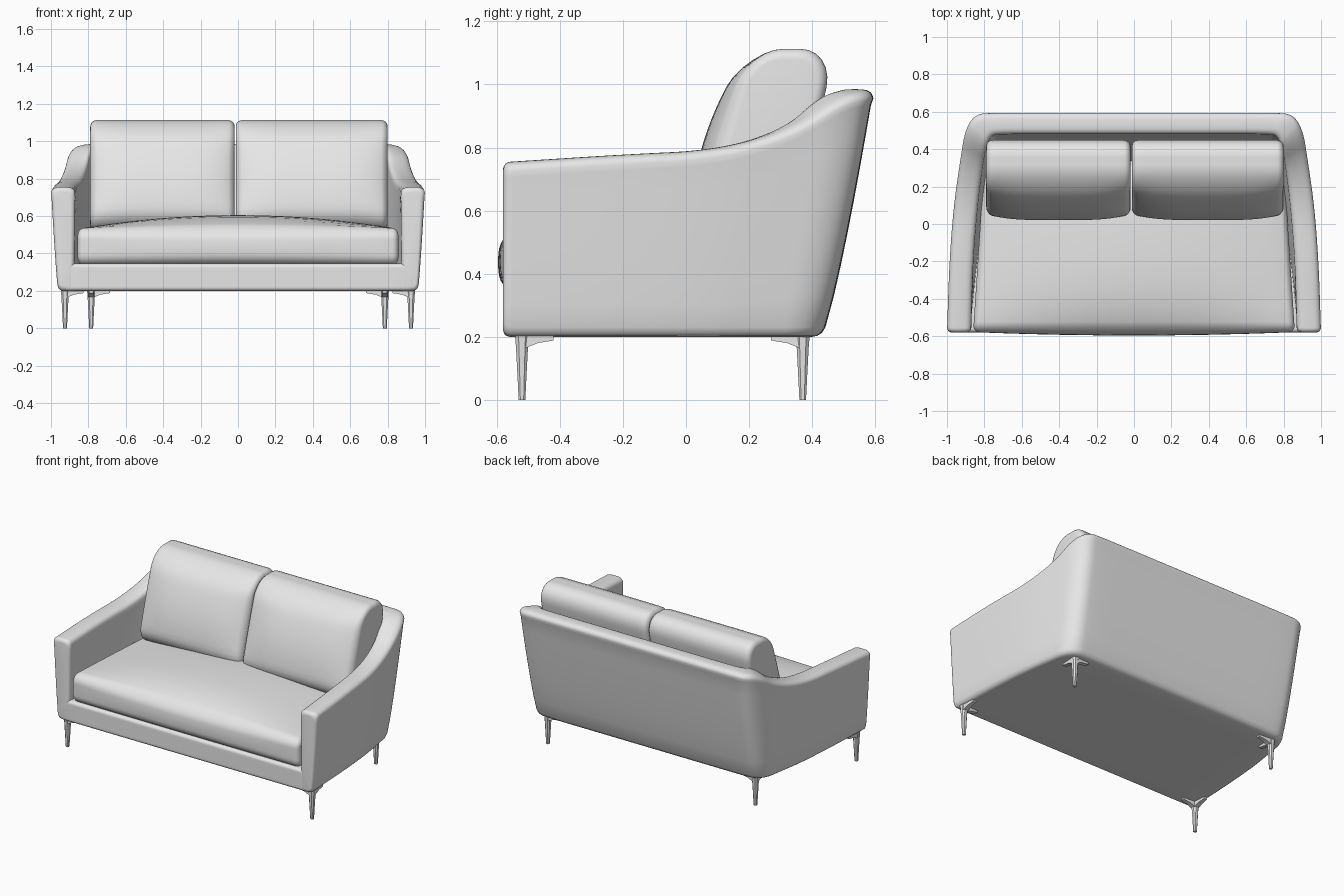
import bpy, bmesh, math
from mathutils import Vector

if "Cube" in bpy.data.objects:
    bpy.data.objects.remove(bpy.data.objects["Cube"])

fabric = bpy.data.materials.new("light grey")
fabric.diffuse_color = (0.8, 0.8, 0.8, 1)
fabric.use_nodes = True
fabric.node_tree.nodes["Principled BSDF"].inputs["Base Color"].default_value = fabric.diffuse_color


def loft(bm, rings):
    """Skin closed rings of equal length and cap both ends."""
    vs = [[bm.verts.new(p) for p in r] for r in rings]
    n = len(vs[0])
    for a, b in zip(vs, vs[1:]):
        for i in range(n):
            j = (i + 1) % n
            bm.faces.new((a[i], a[j], b[j], b[i]))
    bm.faces.new(vs[0][::-1])
    bm.faces.new(vs[-1])


def finish(bm, name, angle=45):
    bmesh.ops.recalc_face_normals(bm, faces=bm.faces)
    me = bpy.data.meshes.new(name)
    bm.to_mesh(me)
    bm.free()
    me.materials.append(fabric)
    ob = bpy.data.objects.new(name, me)
    bpy.context.collection.objects.link(ob)
    bpy.ops.object.select_all(action='DESELECT')
    ob.select_set(True)
    bpy.context.view_layer.objects.active = ob
    bpy.ops.object.shade_smooth_by_angle(angle=math.radians(angle))
    return ob


def rounded_rect(a, b, r):
    """Rounded rectangle outline with subdivided straight sides."""
    corners = []
    for q, (sy, sz) in enumerate([(1, 1), (-1, 1), (-1, -1), (1, -1)]):
        corners.append([(sy * (a - r) + r * math.cos((q + k / 6) * math.pi / 2),
                         sz * (b - r) + r * math.sin((q + k / 6) * math.pi / 2)) for k in range(7)])
    pts = []
    for q in range(4):
        pts += corners[q]
        p, s = corners[q][-1], corners[(q + 1) % 4][0]
        pts += [(p[0] + (s[0] - p[0]) * k / 10, p[1] + (s[1] - p[1]) * k / 10) for k in range(1, 10)]
    return pts


def cushion(name, lo, hi, r, r_end, warp):
    """Rounded block, then bent by warp(u, v, w, x, y, z) with u, v, w in -1..1."""
    c = [(l + h) / 2 for l, h in zip(lo, hi)]
    s = [(h - l) / 2 for l, h in zip(lo, hi)]
    arc = [(s[0] - r_end * (1 - math.cos(k * math.pi / 12)),
            r_end * (1 - math.sin(k * math.pi / 12))) for k in range(7)]
    mid = [((s[0] - r_end) * (1 - k / 10), 0) for k in range(1, 20)]
    stations = arc + mid + [(-x, d) for x, d in reversed(arc)]
    rings = []
    for x, d in stations:
        rings.append([warp(x / s[0], y / s[1], z / s[2], c[0] + x, c[1] + y, c[2] + z)
                      for y, z in rounded_rect(s[1] - d, s[2] - d, max(r - d, 0.008))])
    bm = bmesh.new()
    loft(bm, rings)
    return finish(bm, name)


# Arms and back: one wall swept round a U.
# Each station: outer top xy, outer bottom xy, inner top xy, inner bottom xy, height
half = [
    (1.00, -.555, .962, -.555, .870, -.555, .875, -.555, .755),
    (.988, -.20, .945, -.20, .860, -.20, .840, -.20, .778),
    (.965, .10, .925, .05, .835, .10, .800, .08, .792),
    (.930, .34, .895, .24, .810, .30, .785, .22, .860),
    (.905, .50, .875, .36, .790, .41, .770, .29, .965),
    (.850, .59, .820, .42, .765, .47, .745, .33, .985),
    (.740, .595, .740, .43, .720, .48, .710, .335, .985),
    (.400, .595, .400, .43, .400, .48, .400, .335, .985),
]
path = half + [tuple(-v if i in (0, 2, 4, 6) else v for i, v in enumerate(s)) for s in reversed(half)]
for _ in range(3):      # corner cutting
    new = [path[0]]
    for a, b in zip(path, path[1:]):
        new += [tuple(p * (1 - t) + q * t for p, q in zip(a, b)) for t in (.25, .75)]
    path = new + [path[-1]]


def wall_ring(s):
    ot, ob, it, ib = (Vector(s[i:i + 2]) for i in (0, 2, 4, 6))
    h, r = s[8], 0.05
    inward = (ib - ob).normalized()
    ring = []

    def put(p, z):
        ring.append(Vector((p.x, p.y, z)))
    for z, d in ((.2, .03), (.203, .016), (.212, .005), (.23, 0)):
        put(ob.lerp(ot, ((z - .2) / (h - .2)) ** .8) + inward * d, z)
    for k in range(1, 8):
        z = .23 + (h - r - .23) * k / 7
        put(ob.lerp(ot, ((z - .2) / (h - .2)) ** .8), z)
    for k in range(1, 14):
        a = math.pi * k / 14
        c = math.cos(a)
        put(ot.lerp(it, (1 - math.copysign(abs(c) ** .6, c)) / 2), h - r + r * math.sin(a) ** .6)
    for k in range(7):
        t = k / 6
        put(it.lerp(ib, t), (h - r) * (1 - t) + .33 * t)
    put(ib, .2)
    return ring


def rounded_end(ring, r=.025):
    """Extra shrinking rings that round the front of an arm."""
    xs, zs = [p.x for p in ring], [p.z for p in ring]
    cx, cz = (min(xs) + max(xs)) / 2, (min(zs) + max(zs)) / 2
    wx, wz = (max(xs) - min(xs)) / 2, (max(zs) - min(zs)) / 2
    out = []
    for k in range(1, 7):
        a = k * math.pi / 12
        d = r * (1 - math.cos(a))
        out.append([Vector((cx + (p.x - cx) * (1 - d / wx), p.y - r * math.sin(a),
                            cz + (p.z - cz) * (1 - d / wz))) for p in ring])
    return out


rings = [wall_ring(s) for s in path]
rings = rounded_end(rings[0])[::-1] + rings + rounded_end(rings[-1])
bm = bmesh.new()
loft(bm, rings)
finish(bm, "arms_and_back")

# Base rail under the seat, narrower towards the rear
cushion("base", (-.93, -.579, .2), (.93, .40, .345), .02, .015,
        lambda u, v, w, x, y, z: (x * (1 - .07 * (v + 1)), y, z))


# Seat cushion with a crowned top and slightly bowed front
def seat_warp(u, v, w, x, y, z):
    crown = (1 - u * u) * (1 - abs(v) ** 3)
    z += .07 * crown * max(0, w)
    if v < 0:
        y += .018 * v * (1 - u * u) * (1 - w * w)
    return (x * (1 - .035 * (v + 1)), y, z)


cushion("seat_cushion", (-.86, -.578, .337), (.86, .34, .535), .055, .035, seat_warp)


# Two back cushions leaning on the back
def lean_warp(u, v, w, x, y, z):
    t = (w + 1) / 2
    front, back = .02 + .18 * t, .35 + .12 * t
    y = (front + back) / 2 + v * (back - front) / 2
    if v < 0:
        y += .055 * v * (1 - u * u * u * u) * (1 - w * w)
    return (x, y, z)


for side, x0 in (("left", -.79), ("right", .0)):
    cushion(side + "_back_cushion", (x0 - .0 if x0 < 0 else -.012, .0, .52),
            (-.018 if x0 < 0 else .80, .30, 1.113), .12, .035, lean_warp)


# Legs: tapered post with two bracket wings under the base
def leg(name, x, y, sx, sy):
    bm = bmesh.new()
    post = []
    for z, h in ((0, .0105), (.1, .0155), (.165, .019), (.203, .022)):
        c = h * .5
        post.append([(x + a, y + b, z) for a, b in ((h, -c), (h, c), (c, h), (-c, h),
                                                    (-h, c), (-h, -c), (-c, -h), (c, -h))])
    loft(bm, post)
    for dx, dy in ((sx, 0), (0, sy)):
        wing = []
        for s, zb, w in ((0, .160, .017), (.025, .170, .017), (.05, .180, .015), (.10, .188, .012)):
            px, py = x + dx * s, y + dy * s
            ax, ay = abs(dy) * w, abs(dx) * w
            wing.append([(px - ax, py - ay, zb), (px + ax, py + ay, zb),
                         (px + ax, py + ay, .203), (px - ax, py - ay, .203)])
        loft(bm, wing)
    finish(bm, name, 35)


for side, s in (("left", -1), ("right", 1)):
    leg("front_leg_" + side, s * .925, -.52, -s, 1)
    leg("rear_leg_" + side, s * .785, .37, -s, -1)
